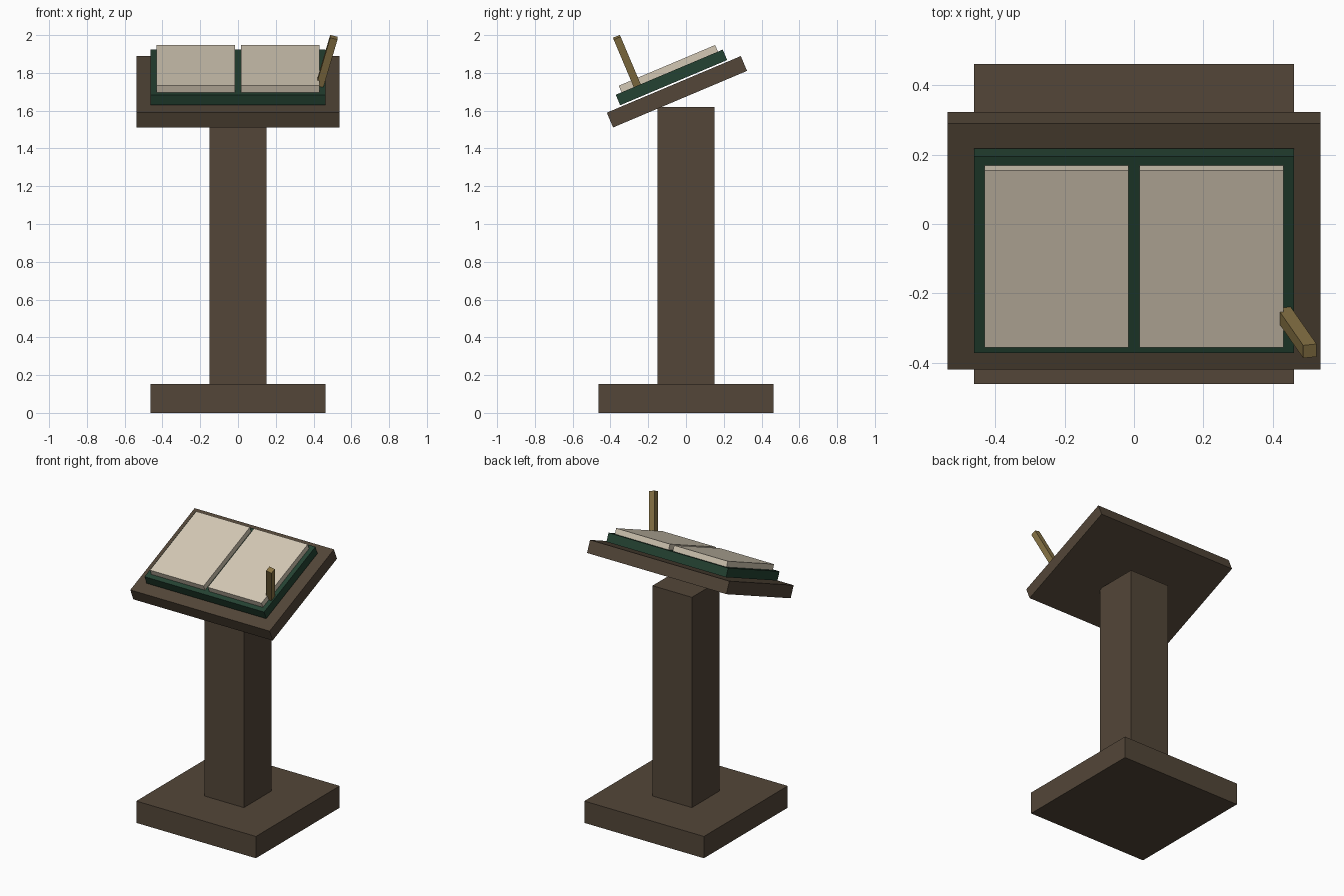
import bpy, math
from mathutils import Matrix, Vector

if "Cube" in bpy.data.objects:
    bpy.data.objects.remove(bpy.data.objects["Cube"])


def material(name, rgb):
    m = bpy.data.materials.new(name)
    lin = [(c / 255 / 12.92) if c / 255 <= 0.04045 else ((c / 255 + 0.055) / 1.055) ** 2.4 for c in rgb]
    m.diffuse_color = (*lin, 1)
    m.use_nodes = True
    m.node_tree.nodes["Principled BSDF"].inputs["Base Color"].default_value = m.diffuse_color
    return m


wood = material("dark_wood", (83, 70, 56))
green = material("green_cover", (36, 66, 50))
paper = material("paper", (212, 201, 181))
brass = material("brass", (138, 117, 70))

TILT = math.radians(22.9)


def box(name, centre, size, mat, rot=(0, 0, 0)):
    bpy.ops.mesh.primitive_cube_add(size=1, location=centre)
    ob = bpy.context.object
    ob.name = name
    ob.data.transform(Matrix.Diagonal((*size, 1)))
    ob.rotation_euler = rot
    ob.data.materials.append(mat)
    return ob


# stand
box("base", (0, 0, 0.076), (0.924, 0.924, 0.152), wood)
box("column", (0, 0, 0.885), (0.304, 0.304, 1.47), wood)

# tilted desk board and book cover
tilt = (TILT, 0, 0)
box("desk_board", (0, -0.048, 1.70), (1.076, 0.77, 0.085), wood, tilt)
box("book_cover", (0, -0.077, 1.776), (0.924, 0.615, 0.06), green, tilt)

# two page blocks either side of the spine gap
for side, name in ((-1, "left_pages"), (1, "right_pages")):
    box(name, (side * 0.2235, -0.0925, 1.82), (0.415, 0.554, 0.043), paper, tilt)

# pen leaning outwards, square to the tilted board from the side
rot = Matrix.Rotation(TILT, 3, 'X') @ Matrix.Rotation(0.265, 3, 'Y')
box("pen", (0.470, -0.313, 1.862), (0.04, 0.04, 0.285), brass, rot.to_euler())
